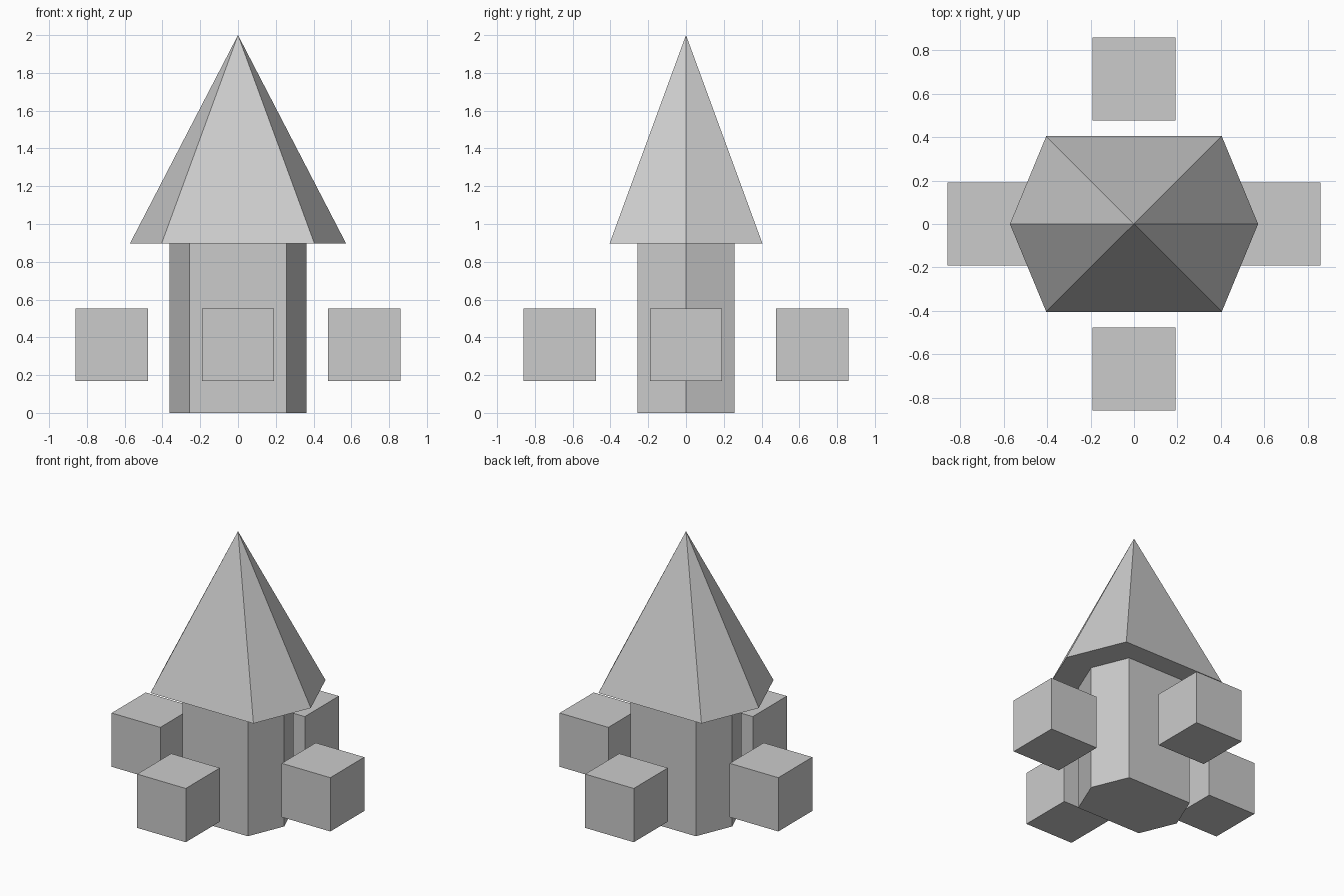
import bpy, bmesh
from math import cos, sin, radians

if "Cube" in bpy.data.objects:
    bpy.data.objects.remove(bpy.data.objects["Cube"])

# Six corners of an octagon whose front and back corners are left out
ANGLES = [radians(a) for a in (0, 45, 135, 180, 225, 315)]


def ring(bm, radius, z):
    return [bm.verts.new((radius * cos(a), radius * sin(a), z)) for a in ANGLES]


def finish(name, bm):
    bmesh.ops.recalc_face_normals(bm, faces=bm.faces)
    mesh = bpy.data.meshes.new(name)
    bm.to_mesh(mesh)
    bm.free()
    obj = bpy.data.objects.new(name, mesh)
    bpy.context.collection.objects.link(obj)
    return obj


# Six-sided tower body
bm = bmesh.new()
low, high = ring(bm, 0.363, 0), ring(bm, 0.363, 0.897)
bm.faces.new(low)
bm.faces.new(high)
for i in range(6):
    j = (i + 1) % 6
    bm.faces.new((low[i], low[j], high[j], high[i]))
finish("tower_body", bm)

# Pointed roof with a closed underside
bm = bmesh.new()
eaves = ring(bm, 0.572, 0.897)
apex = bm.verts.new((0, 0, 2))
bm.faces.new(eaves)
for i in range(6):
    bm.faces.new((eaves[i], eaves[(i + 1) % 6], apex))
finish("roof", bm)

# Four floating cubes around the body
for side, dx, dy in (("front", 0, -1), ("right", 1, 0), ("back", 0, 1), ("left", -1, 0)):
    bm = bmesh.new()
    bmesh.ops.create_cube(bm, size=0.382)
    cube = finish(side + "_cube", bm)
    cube.location = (0.668 * dx, 0.668 * dy, 0.361)
